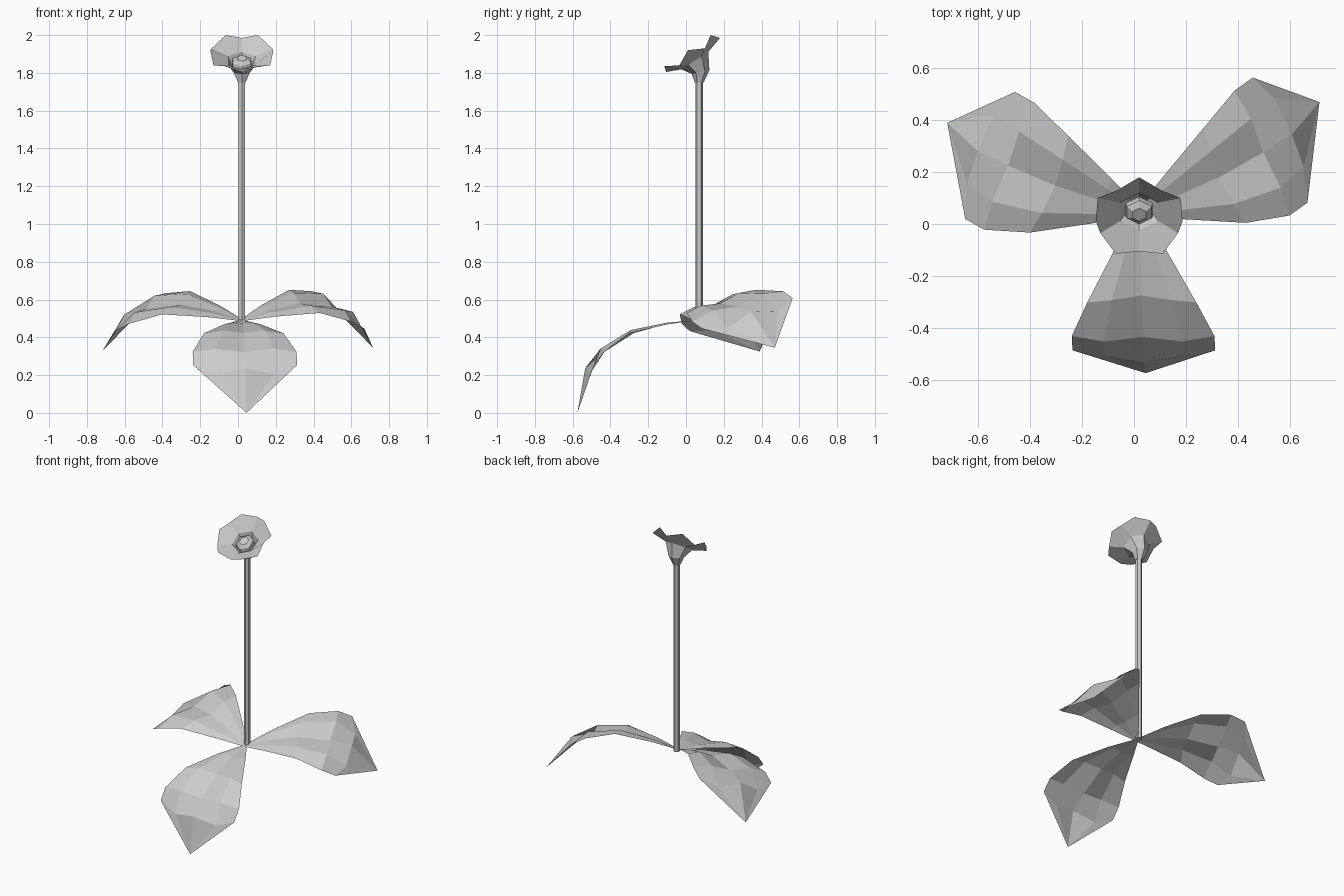
import bpy
from math import sin, cos, pi, radians
from mathutils import Vector

if "Cube" in bpy.data.objects:
    bpy.data.objects.remove(bpy.data.objects["Cube"], do_unlink=True)

grey = bpy.data.materials.new("plain grey")
grey.use_nodes = True
grey.diffuse_color = (0.6, 0.6, 0.6, 1)
grey.node_tree.nodes["Principled BSDF"].inputs["Base Color"].default_value = (0.6, 0.6, 0.6, 1)

AXIS_X, STEM_Y = 0.02, 0.07
SIDES = 6


def add_part(name, verts, faces):
    mesh = bpy.data.meshes.new(name)
    mesh.from_pydata([tuple(v) for v in verts], [], faces)
    mesh.materials.append(grey)
    mesh.update()
    obj = bpy.data.objects.new(name, mesh)
    bpy.context.collection.objects.link(obj)
    return obj


def ring(y, z, radius, tilt=0.0):
    """Six points with one at the back, tipped forward by tilt degrees."""
    t = radians(tilt)
    pts = []
    for i in range(SIDES):
        a = pi / 2 - i * 2 * pi / SIDES
        pts.append(Vector((AXIS_X + radius * cos(a),
                           y + radius * sin(a) * cos(t),
                           z + radius * sin(a) * sin(t))))
    return pts


def loft(name, rings, cap_start=False, cap_end=False):
    verts = [p for r in rings for p in r]
    faces = []
    for k in range(len(rings) - 1):
        for i in range(SIDES):
            j = (i + 1) % SIDES
            a, b = k * SIDES, (k + 1) * SIDES
            faces.append((a + j, a + i, b + i, b + j))
    if cap_start:
        faces.append(tuple(range(SIDES)))
    if cap_end:
        faces.append(tuple(reversed(range(len(verts) - SIDES, len(verts)))))
    return add_part(name, verts, faces)


# Stem
loft("stem", [ring(STEM_Y, 0.49, 0.021), ring(STEM_Y, 1.77, 0.021)], True, True)

# Flower cup and its raised centre
TILT = 33
rim = ring(0.047, 1.865, 0.085, TILT)
loft("flower_cup", [ring(STEM_Y, 1.75, 0.024), ring(0.077, 1.805, 0.048, 12), rim], True)
loft("flower_centre", [ring(0.055, 1.84, 0.06, TILT), ring(0.045, 1.865, 0.055, TILT),
                       ring(0.036, 1.878, 0.03, TILT)], False, True)

# Petals: outer points of one half, mirrored to the other
back_notch, back_tip, side_back, side_front, front_side, front_tip, front_notch = [
    Vector(p) for p in (
        (0, 0.18, 1.985), (0.085, 0.13, 2.0), (0.16, 0.1, 1.93), (0.167, 0.01, 1.92),
        (0.15, -0.035, 1.84), (0.09, -0.115, 1.835), (0, -0.105, 1.805))]
petals = {"back_petal": (0, 1, (side_back, back_tip, back_notch)),
          "side_petal": (1, 2, (front_side, side_front, side_back)),
          "front_petal": (2, 3, (front_notch, front_tip, front_side))}
for name, (i, j, outer) in petals.items():
    half = [rim[i] - Vector((AXIS_X, 0, 0)), rim[j] - Vector((AXIS_X, 0, 0)), *outer]
    for side, sign in (("left", 1), ("right", -1)):
        pts = [Vector((AXIS_X + sign * p.x, p.y, p.z)) for p in half]
        order = list(range(len(pts)))
        add_part(side + "_" + name, pts, [tuple(order[::sign])])

# Leaves: rows of half width, then middle, fold and edge as (along, height)
LEAF_ROWS = ((0.012, (0, 0), (0, 0), (0, 0)),
             (0.1, (0.125, 0.075), (0.126, 0.083), (0.131, 0.075)),
             (0.21, (0.295, 0.147), (0.3, 0.17), (0.317, 0.162)),
             (0.275, (0.483, 0.165), (0.485, 0.19), (0.478, 0.165)),
             (0.275, (0.61, 0.16), (0.61, 0.12), (0.564, 0.144)))
LEAF_LENGTH = 0.788
BASE = Vector((AXIS_X, 0.05, 0.49))


def leaf(name, tip, across):
    reach = Vector(tip) - BASE
    scale = reach.length / LEAF_LENGTH
    along = reach.normalized()
    across = Vector(across).normalized()
    up = along.cross(across).normalized()
    verts, faces = [], []
    for width, mid, fold, edge in LEAF_ROWS:
        for s, (t, n) in zip((-1, -0.55, 0, 0.55, 1), (edge, fold, mid, fold, edge)):
            verts.append(BASE + across * width * s + (along * t + up * n) * scale)
    verts.append(Vector(tip))
    for r in range(len(LEAF_ROWS)):
        for c in range(4):
            a = r * 5 + c
            if r < len(LEAF_ROWS) - 1:
                faces.append((a, a + 5, a + 6, a + 1))
            else:
                faces.append((a, len(verts) - 1, a + 1))
    return add_part(name, verts, faces)


leaf("front_leaf", (0.045, -0.575, 0.0), (1, 0, 0))
leaf("left_leaf", (0.715, 0.47, 0.345), (-0.21, 0.48, 0.16))
leaf("right_leaf", (-0.72, 0.39, 0.325), (-0.19, -0.485, -0.16))
